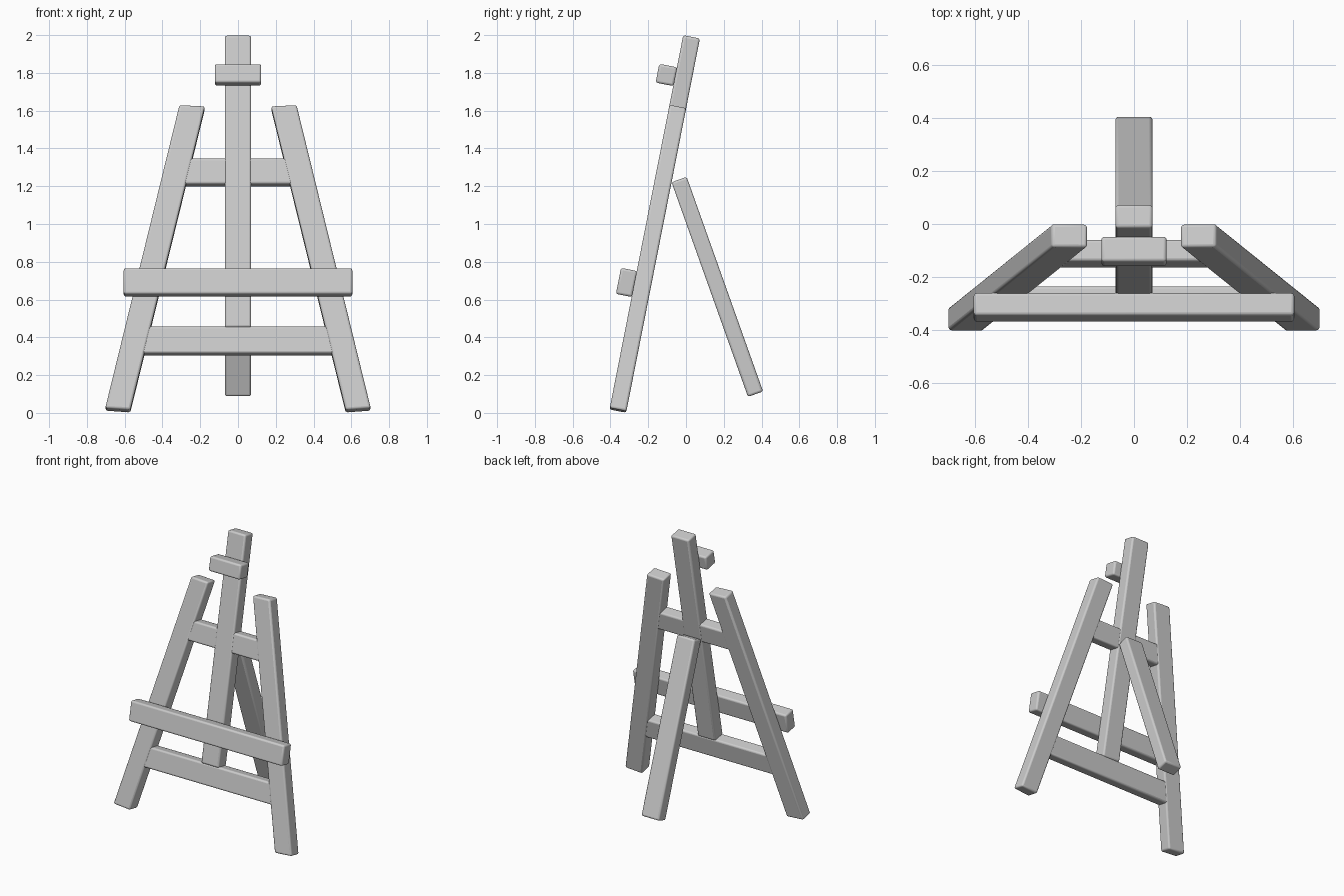
import bpy, bmesh
from math import sin, cos, radians
from mathutils import Vector

if "Cube" in bpy.data.objects:
    bpy.data.objects.remove(bpy.data.objects["Cube"])


def board(name, corners, n0, n1, frame):
    """Beveled board: (x, v) outline on a leaning plane, thick from n0 to n1 toward the front."""
    y0, z0, lean = frame
    t = radians(lean)
    o, v, n = Vector((0, y0, z0)), Vector((0, sin(t), cos(t))), Vector((0, -cos(t), sin(t)))
    bm = bmesh.new()
    rings = [[bm.verts.new(o + Vector((x, 0, 0)) + v * h + n * d) for x, h in corners]
             for d in (n0, n1)]
    bm.faces.new(rings[0])
    bm.faces.new(rings[1])
    k = len(corners)
    for i in range(k):
        j = (i + 1) % k
        bm.faces.new((rings[0][i], rings[0][j], rings[1][j], rings[1][i]))
    bmesh.ops.recalc_face_normals(bm, faces=bm.faces)
    mesh = bpy.data.meshes.new(name)
    bm.to_mesh(mesh)
    bm.free()
    ob = bpy.data.objects.new(name, mesh)
    bpy.context.collection.objects.link(ob)
    bev = ob.modifiers.new("rounded_edges", 'BEVEL')
    bev.width = 0.012
    bev.segments = 3
    bpy.context.view_layer.objects.active = ob
    ob.select_set(True)
    bpy.ops.object.shade_smooth_by_angle(angle=radians(35))
    ob.select_set(False)
    return ob


def rect(half, low, high):
    return [(-half, low), (half, low), (half, high), (-half, high)]


FRONT = (-0.317, 0.0, 11.15)   # leaning plane through the back of the front frame
REAR = (0.328, 0.085, -19.6)   # plane of the rear support

# Splayed front legs
for side, s in (("left", -1), ("right", 1)):
    outline = [(0.703, 0.01), (0.57, 0.0), (0.175, 1.638), (0.31, 1.645)]
    board("front_leg_" + side, [(s * x, h) for x, h in outline], 0, 0.09, FRONT)

# Centre mast
board("mast", rect(0.07, 0.445, 2.02), 0, 0.09, FRONT)

# Cross bars between the legs
board("lower_cross_bar", rect(0.52, 0.306, 0.451), 0.003, 0.087, FRONT)
board("upper_cross_bar", rect(0.29, 1.219, 1.358), 0.003, 0.087, FRONT)

# Canvas shelf and top clamp
board("canvas_shelf", rect(0.605, 0.608, 0.748), 0.088, 0.175, FRONT)
board("top_clamp", rect(0.123, 1.746, 1.847), 0.088, 0.185, FRONT)

# Rear support leg
board("rear_leg", rect(0.07, 0, 1.206), -0.085, 0, REAR)
